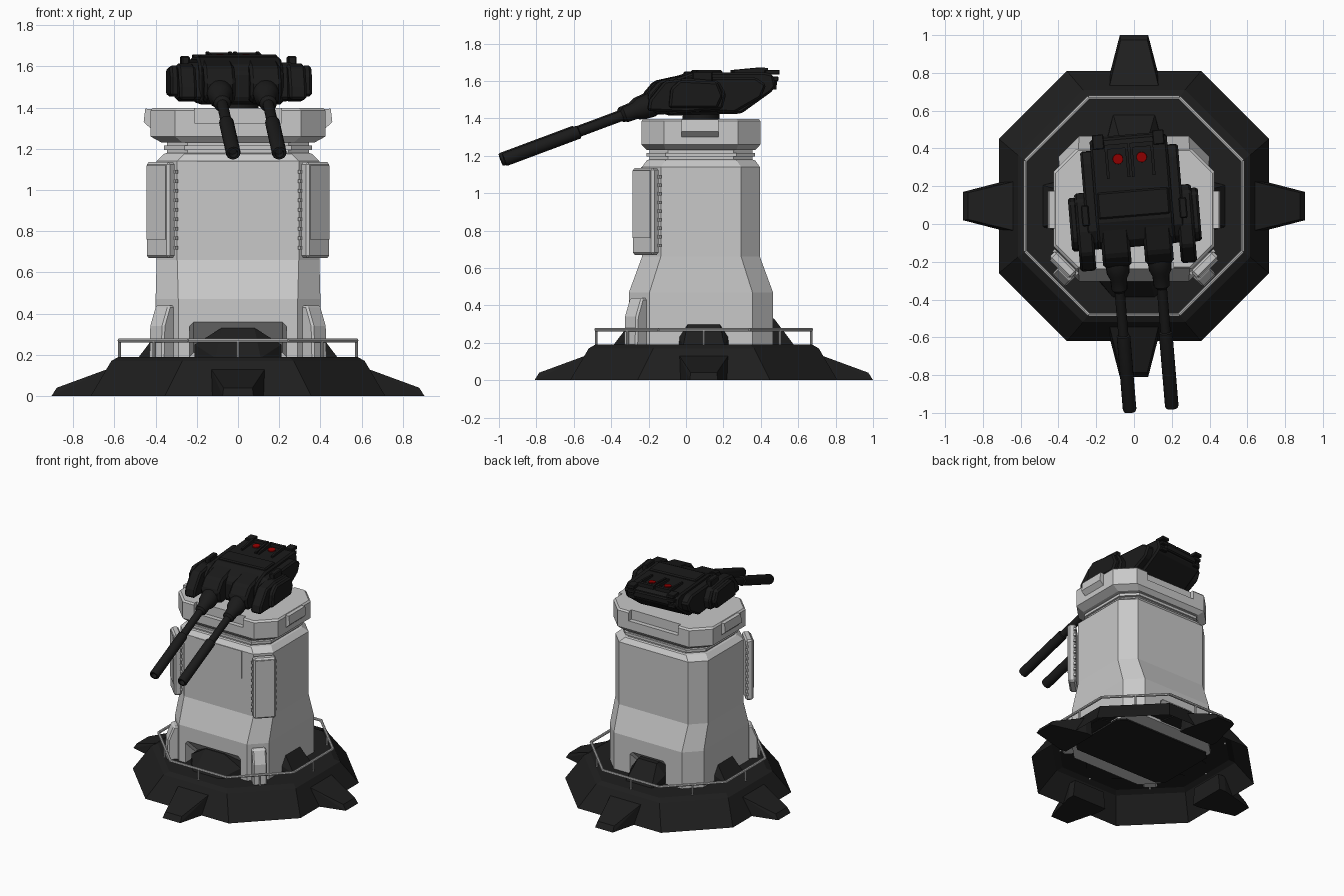
import bpy, bmesh
from math import radians, pi, cos, sin
from mathutils import Matrix, Vector

if "Cube" in bpy.data.objects:
    bpy.data.objects.remove(bpy.data.objects["Cube"])


def material(name, rgb):
    m = bpy.data.materials.new(name)
    m.use_nodes = True
    m.diffuse_color = (*rgb, 1)
    bsdf = m.node_tree.nodes["Principled BSDF"]
    bsdf.inputs["Base Color"].default_value = (*rgb, 1)
    bsdf.inputs["Roughness"].default_value = 0.7
    return m


LIGHT = material("light grey armour", (0.58, 0.58, 0.58))
BASE = material("dark grey base", (0.013, 0.013, 0.013))
GUN = material("black gun metal", (0.0105, 0.0105, 0.0105))
RED = material("red lamp", (0.3, 0.0, 0.0))
I = Matrix.Identity(4)


def finish(name, bm, mat, M=I, bevel=0, smooth=False):
    bmesh.ops.recalc_face_normals(bm, faces=bm.faces)
    bm.transform(M)
    me = bpy.data.meshes.new(name)
    bm.to_mesh(me)
    bm.free()
    ob = bpy.data.objects.new(name, me)
    bpy.context.collection.objects.link(ob)
    me.materials.append(mat)
    if bevel:
        b = ob.modifiers.new("bevel", "BEVEL")
        b.width, b.segments, b.limit_method = bevel, 1, "ANGLE"
    if smooth:
        bpy.ops.object.select_all(action="DESELECT")
        ob.select_set(True)
        bpy.context.view_layer.objects.active = ob
        bpy.ops.object.shade_smooth_by_angle(angle=radians(35))
    return ob


def skin(name, rings, mat, M=I, bottom=True, bevel=0, smooth=False):
    """Join rings of points with quads and cap the ends."""
    bm = bmesh.new()
    vs = [[bm.verts.new(p) for p in r] for r in rings]
    n = len(vs[0])
    for a, b in zip(vs, vs[1:]):
        for i in range(n):
            bm.faces.new((a[i], a[(i + 1) % n], b[(i + 1) % n], b[i]))
    bm.faces.new(vs[-1])
    if bottom:
        bm.faces.new(vs[0])
    return finish(name, bm, mat, M, bevel, smooth)


def octagon(hx, hy, c, z):
    q = [(hx, hy - c), (hx - c, hy), (c - hx, hy), (-hx, hy - c)]
    return [(x, y, z) for x, y in q + [(-x, -y) for x, y in q]]


def arch(w, y, z0, z1):
    """Doorway outline with clipped top corners."""
    right = [(w, z0), (w, z1 - 0.02), (w - 0.02, z1)]
    return [(x, y, z) for x, z in right] + [(-x, y, z) for x, z in reversed(right)]


def extrude(name, profile, x0, x1, mat, M=I, bevel=0):
    return skin(name, [[(x, y, z) for y, z in profile] for x in (x0, x1)], mat, M, bevel=bevel)


def box(name, lo, hi, mat, M=I, bevel=0):
    prof = [(lo[1], lo[2]), (hi[1], lo[2]), (hi[1], hi[2]), (lo[1], hi[2])]
    return extrude(name, prof, lo[0], hi[0], mat, M, bevel)


def hull(name, pts, mat, M=I):
    """Convex solid, mirrored across x."""
    bm = bmesh.new()
    for x, y, z in pts:
        for s in (-1, 1):
            bm.verts.new((s * x, y, z))
    bmesh.ops.convex_hull(bm, input=bm.verts)
    return finish(name, bm, mat, M)


def lathe(name, prof, mat, M=I, seg=16):
    rings = [[(r * cos(2 * pi * i / seg), r * sin(2 * pi * i / seg), t) for i in range(seg)]
             for t, r in prof]
    return skin(name, rings, mat, M, smooth=True)


def cut(ob, cutter):
    cutter.hide_render = True
    cutter.hide_set(True)
    m = ob.modifiers.new("cut", "BOOLEAN")
    m.object, m.operation, m.solver = cutter, "DIFFERENCE", "EXACT"


# Base skirt with feet and ramps on four sides (the front ramp is wider)
B = Matrix.Translation((0, 0.095, 0))
skin("base_skirt", [octagon(r, r, c, z) for r, c, z in
     [(0.715, 0.36, 0), (0.615, 0.345, 0.17), (0.58, 0.335, 0.19)]], BASE, B, bottom=False)
for i, (side, w) in enumerate([("back", 0.14), ("left", 0.14), ("front", 0.21), ("right", 0.14)]):
    R = B @ Matrix.Rotation(-i * pi / 2, 4, "Z")
    hull(side + "_foot", [(0.075, 0.905, 0), (0.07, 0.88, 0.04), (0.13, 0.635, 0.13),
                          (0.13, 0.58, 0.13), (0.145, 0.635, 0), (0.145, 0.58, 0)], BASE, R)
    hull(side + "_ramp", [(0.08, 0.25, 0.33), (0.08, 0.375, 0.33), (w, 0.25, 0.25),
                          (w, 0.36, 0.25), (w, 0.25, 0.18), (w, 0.37, 0.18),
                          (0.11, 0.485, 0.185)], BASE, R)

# Railing round the deck
rail = [Vector(p) for p in octagon(0.575, 0.575, 0.335, 0.27)]
for i, a in enumerate(rail):
    d = rail[(i + 1) % 8] - a
    M = B @ Matrix.Translation(a) @ d.to_track_quat("Z", "Y").to_matrix().to_4x4()
    lathe("rail_bar", [(0, 0.01), (d.length, 0.01)], LIGHT, M, 8)
    mid = a + d / 2
    lathe("rail_post", [(0, 0.007), (0.09, 0.007)], LIGHT,
          B @ Matrix.Translation((mid.x, mid.y, 0.18)), 8)

# Tower with flared legs and an overhung recess at front and back
T = Matrix.Translation((0, 0.08, 0))
tower = skin("tower", [octagon(*s) for s in [
    (0.4, 0.385, 0.11, 0.17), (0.4, 0.385, 0.11, 0.47), (0.395, 0.315, 0.1, 0.66),
    (0.395, 0.315, 0.1, 1.14), (0.36, 0.29, 0.1, 1.175), (0.345, 0.275, 0.1, 1.18),
    (0.345, 0.275, 0.1, 1.25)]], LIGHT, T)
skin("neck_ring", [octagon(0.36, 0.29, 0.1, z) for z in (1.195, 1.215)], LIGHT, T)
cap = skin("tower_cap", [octagon(*s) for s in [
    (0.37, 0.29, 0.1, 1.23), (0.425, 0.318, 0.12, 1.26), (0.425, 0.318, 0.12, 1.385),
    (0.415, 0.308, 0.12, 1.397)]], LIGHT, T)
skin("floor_plate", [octagon(0.41, 0.27, 0.05, z) for z in (0.16, 0.175)], BASE, T)
for s, w in ((1, 0.15), (-1, 0.235)):
    cut(tower, skin("recess_cutter", [arch(w, s * y, 0.183, z) for y, z in
                                      ((0.45, 0.36), (0.384, 0.36), (0.22, 0.21))], LIGHT, T))
    cut(cap, box("cap_notch_cutter", (-0.21, s * 0.318 - 0.035, 1.325),
                 (0.21, s * 0.318 + 0.035, 1.45), LIGHT, T))
    hull("cap_ear", [(0.1, y, z) for y, z in [(0.38, 1.39), (0.45, 1.395), (0.458, 1.33),
                                              (0.425, 1.3), (0.38, 1.3)]],
         LIGHT, Matrix.Translation((0, 0.075, 0)) @ Matrix.Rotation(-s * pi / 2, 4, "Z"))
box("front_panel", (-0.2, -0.321, 0.93), (0.2, -0.3, 1.14), LIGHT, T)

# Diagonal panels and foot pads on the front corners (local -y faces outward)
for s, side in ((1, "left"), (-1, "right")):
    C = Matrix.Translation((s * 0.377, -0.217, 0)) @ Matrix.Rotation(s * pi / 4, 4, "Z")
    box(side + "_corner_panel", (-0.08, -0.025, 0.67), (0.08, 0.03, 1.135), LIGHT, C, 0.012)
    box(side + "_corner_plate", (-0.065, -0.031, 0.76), (0.065, -0.02, 1.12), LIGHT, C)
    for k in range(9):
        z = 0.72 + k * 0.046
        box("panel_tooth", (-0.09, 0.013, z - 0.009), (0.09, 0.03, z + 0.009), LIGHT, C)
    P = Matrix.Translation((s * 0.355, -0.255, 0)) @ Matrix.Rotation(s * pi / 4, 4, "Z")
    extrude(side + "_foot_pad", [(-0.065, 0.18), (-0.06, 0.34), (-0.02, 0.44), (0.08, 0.44),
                                 (0.08, 0.18)], -0.05, 0.05, LIGHT, P, 0.01)

# Turret, turned slightly to its left
U = T @ Matrix.Rotation(radians(4.8), 4, "Z")
lathe("turret_ring", [(1.39, 0.1), (1.44, 0.1)], GUN, U, 24)
extrude("turret_hull", [(-0.2, 1.44), (-0.2, 1.57), (-0.16, 1.61), (-0.06, 1.645), (0.33, 1.645),
                        (0.37, 1.635), (0.385, 1.57), (0.36, 1.54), (0.2, 1.425), (-0.17, 1.415)],
        -0.205, 0.205, GUN, U, 0.012)
extrude("turret_flanks", [(-0.2, 1.44), (-0.17, 1.58), (-0.1, 1.62), (0.27, 1.62), (0.33, 1.58),
                          (0.3, 1.51), (0.16, 1.43)], -0.26, 0.26, GUN, U, 0.012)
box("roof_plate", (-0.19, -0.04, 1.63), (0.19, 0.1, 1.658), GUN, U, 0.008)
box("rear_bar", (-0.15, 0.36, 1.57), (0.15, 0.395, 1.62), GUN, U, 0.008)
for s, side in ((1, "left"), (-1, "right")):
    x = s * 0.112
    extrude(side + "_side_pod", [(-0.31, 1.44), (-0.3, 1.5), (-0.22, 1.6), (-0.1, 1.615),
                                 (0.07, 1.6), (0.11, 1.53), (0.09, 1.45), (-0.1, 1.43)],
            s * 0.225, s * 0.31, GUN, U, 0.012)
    extrude(side + "_pod_armour", [(-0.2, 1.455), (-0.19, 1.56), (-0.14, 1.605), (0.06, 1.595),
                                   (0.09, 1.52), (0.06, 1.455)],
            s * 0.3, s * 0.345, GUN, U, 0.012)
    box(side + "_pod_bracket", (s * 0.24, -0.07, 1.58), (s * 0.28, 0.04, 1.65), GUN, U, 0.006)
    for z in (1.565, 1.61, 1.645):
        box(side + "_rear_prong", (s * 0.13, 0.33, z - 0.012),
            (s * 0.19, 0.39 + (z - 1.56) * 0.2, z + 0.014), GUN, U, 0.004)
    # Roof hatch: raised rim round a lamp
    h = s * 0.067
    for e in (-1, 1):
        extrude(side + "_hatch_rim", [(0.17, 1.63), (0.17, 1.658), (0.32, 1.672), (0.35, 1.668),
                                      (0.35, 1.63)], h + e * 0.047, h + e * 0.062, GUN, U)
    box(side + "_hatch_back", (h - 0.05, 0.325, 1.63), (h + 0.05, 0.35, 1.667), GUN, U)
    lathe(side + "_lamp", [(0, 0.028), (0.007, 0.027)], RED, U @ Matrix.Translation(
        (s * 0.063, 0.27, 1.65)) @ Matrix.Rotation(radians(6), 4, "X"))
    # Gun with its housing
    extrude(side + "_gun_housing", [(-0.29, 1.45), (-0.3, 1.53), (-0.24, 1.6), (-0.08, 1.635),
                                    (-0.08, 1.43), (-0.24, 1.42)],
            x - 0.076, x + 0.076, GUN, U, 0.015)
    G = U @ Matrix.Translation((x, -0.24, 1.485)) @ Matrix.Rotation(radians(110.4), 4, "X")
    lathe(side + "_gun", [(0, 0.055), (0.04, 0.065), (0.1, 0.06), (0.13, 0.045), (0.19, 0.042),
                          (0.205, 0.027), (0.45, 0.027), (0.455, 0.036), (0.87, 0.036),
                          (0.88, 0.032), (0.88, 0.022), (0.84, 0.02)], GUN, G)
